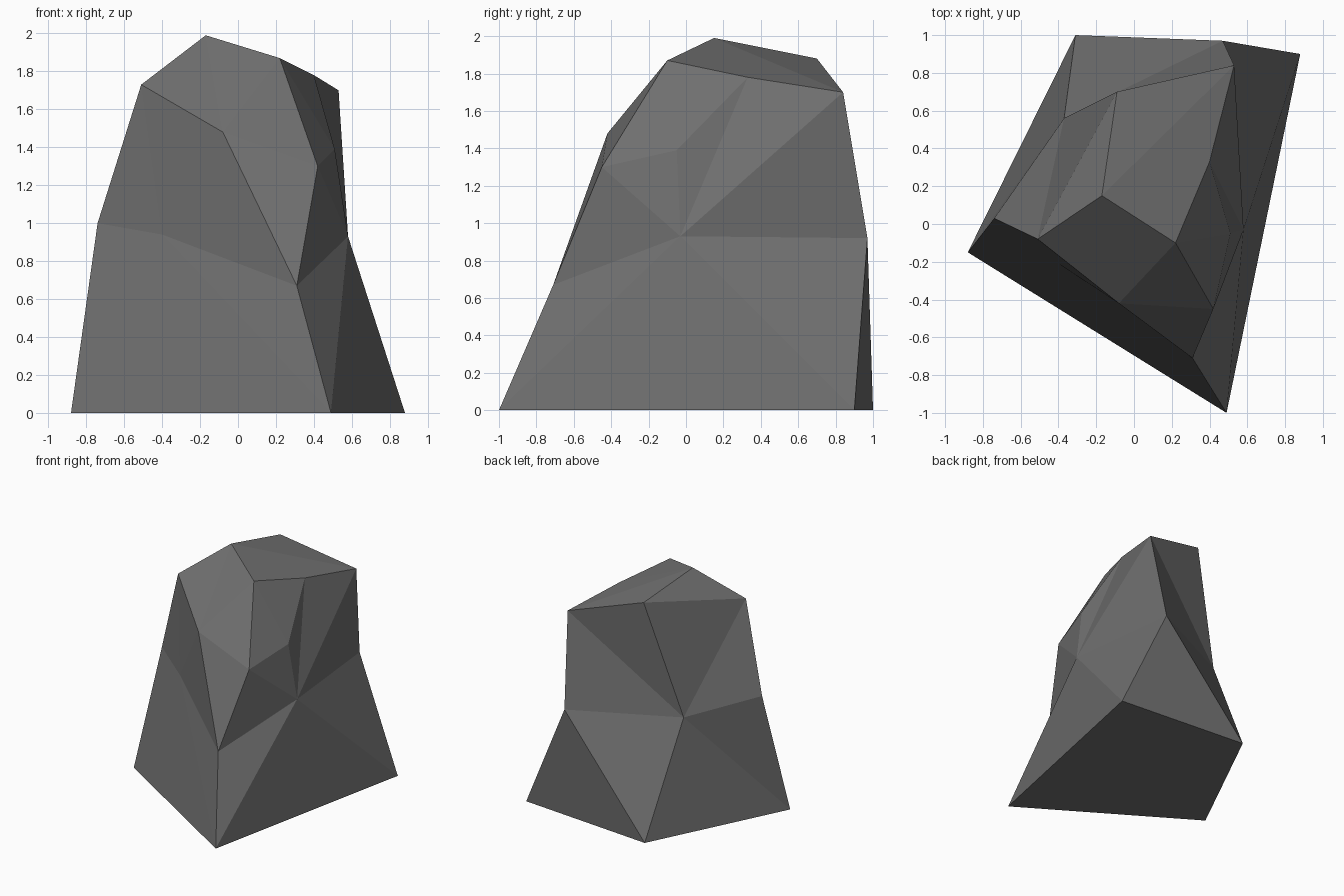
import bpy
import bmesh

default_cube = bpy.data.objects.get("Cube")
if default_cube:
    bpy.data.objects.remove(default_cube, do_unlink=True)

# Stone colour
stone = bpy.data.materials.new("dark grey stone")
stone.use_nodes = True
colour = (0.16, 0.16, 0.16, 1)
stone.diffuse_color = colour
stone.node_tree.nodes["Principled BSDF"].inputs["Base Color"].default_value = colour

# Corners of the boulder, from the ground to the crown
corners = dict(
    foot_left=(-.88, -.15, 0), foot_front=(.49, -1, 0),
    foot_right=(.88, .9, 0), foot_back=(-.31, 1, 0),
    waist_left=(-.74, .03, 1), waist_front=(.31, -.71, .67),
    waist_right=(.47, .97, .92), waist_back=(-.37, .56, .92),
    front_hub=(-.4, -.21, .94), side_hub=(.58, -.03, .93),
    side_bulge=(.51, -.05, 1.39), chest=(.42, -.45, 1.3),
    brow=(-.08, -.42, 1.48),
    top_left=(-.51, -.08, 1.73), top_front=(.22, -.1, 1.87),
    top_side=(.4, .33, 1.78), top_right=(.53, .84, 1.7),
    top_back=(-.09, .7, 1.88), crown=(-.17, .15, 1.99),
)
bm = bmesh.new()
vert = {name: bm.verts.new(co) for name, co in corners.items()}


def face(*names):
    bm.faces.new([vert[n] for n in names])


def fan(hub, names, closed=True):
    """Facets that radiate from one corner to a chain of corners."""
    rim = names.split()
    ends = rim[1:] + rim[:1] if closed else rim[1:]
    for a, b in zip(rim, ends):
        face(hub, a, b)


# Front, side, back and top facets
fan("front_hub", "foot_left foot_front waist_front brow top_left waist_left")
fan("side_hub", "foot_front foot_right waist_right top_right top_side "
                "side_bulge chest waist_front")
fan("waist_back", "foot_back foot_left waist_left top_left top_back "
                  "top_right waist_right")
fan("crown", "top_left brow top_front top_side top_right top_back")

# Facets of the front corner, the back corner and the base
fan("top_front", "brow chest side_bulge top_side", closed=False)
face("brow", "waist_front", "chest")
face("waist_right", "foot_right", "foot_back")
face("foot_left", "foot_back", "foot_right", "foot_front")

bmesh.ops.recalc_face_normals(bm, faces=bm.faces[:])
mesh = bpy.data.meshes.new("boulder")
bm.to_mesh(mesh)
bm.free()
mesh.materials.append(stone)
boulder = bpy.data.objects.new("boulder", mesh)
bpy.context.collection.objects.link(boulder)
